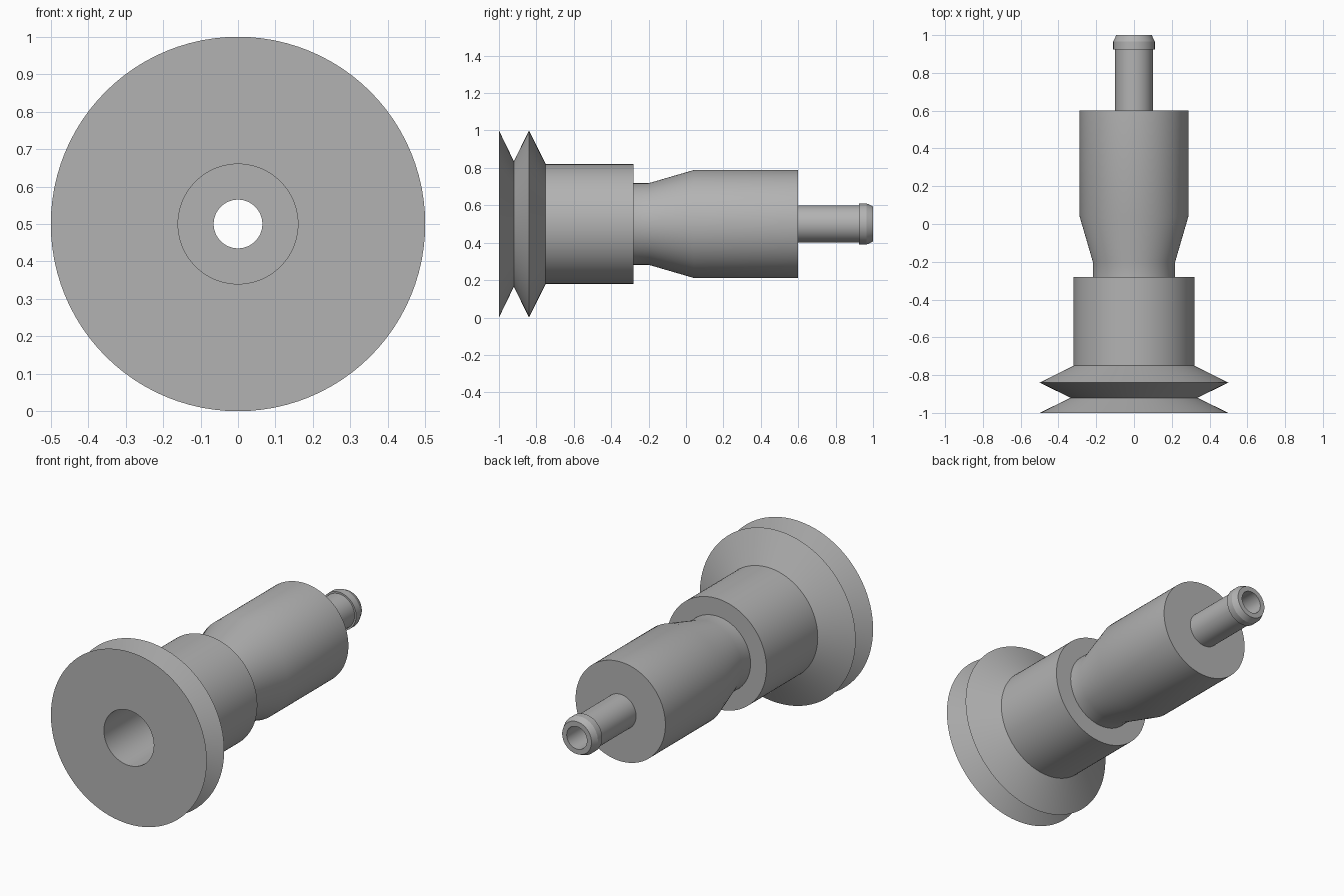
import bpy
import bmesh
from math import cos, sin, radians, tau

if "Cube" in bpy.data.objects:
    bpy.data.objects.remove(bpy.data.objects["Cube"], do_unlink=True)

SEGMENTS = 96
AXIS_HEIGHT = 0.5

grey = bpy.data.materials.new("plain_grey")
grey.use_nodes = True
colour = (0.45, 0.45, 0.45, 1)
grey.diffuse_color = colour
grey.node_tree.nodes["Principled BSDF"].inputs["Base Color"].default_value = colour


def lathe(name, profile):
    """Turn a closed (radius, y) profile around the long axis."""
    bm = bmesh.new()
    rings = []
    for i in range(SEGMENTS):
        a = tau * i / SEGMENTS
        rings.append([bm.verts.new((r * cos(a), y, AXIS_HEIGHT + r * sin(a)))
                      for r, y in profile])
    count = len(profile)
    for i in range(SEGMENTS):
        here, after = rings[i], rings[(i + 1) % SEGMENTS]
        for j in range(count):
            k = (j + 1) % count
            bm.faces.new((here[j], here[k], after[k], after[j]))
    bmesh.ops.recalc_face_normals(bm, faces=bm.faces)
    mesh = bpy.data.meshes.new(name)
    bm.to_mesh(mesh)
    bm.free()
    mesh.materials.append(grey)
    obj = bpy.data.objects.new(name, mesh)
    bpy.context.collection.objects.link(obj)
    bpy.ops.object.select_all(action="DESELECT")
    obj.select_set(True)
    bpy.context.view_layer.objects.active = obj
    bpy.ops.object.shade_smooth_by_angle(angle=radians(20))
    return obj


# Bellows cup with two lips, a sleeve and a wide bore
lathe("bellows_cup", [
    (0.16, -1), (0.5, -1), (0.335, -0.92), (0.5, -0.84),
    (0.32, -0.75), (0.32, -0.28), (0.16, -0.28)])

# Fitting: neck, flared body, hose stem and barb with a narrow bore
lathe("hose_fitting", [
    (0.065, -0.29), (0.218, -0.29), (0.218, -0.2), (0.288, 0.04),
    (0.288, 0.6), (0.1, 0.6), (0.1, 0.925), (0.11, 0.925),
    (0.11, 0.965), (0.094, 1), (0.065, 1)])
